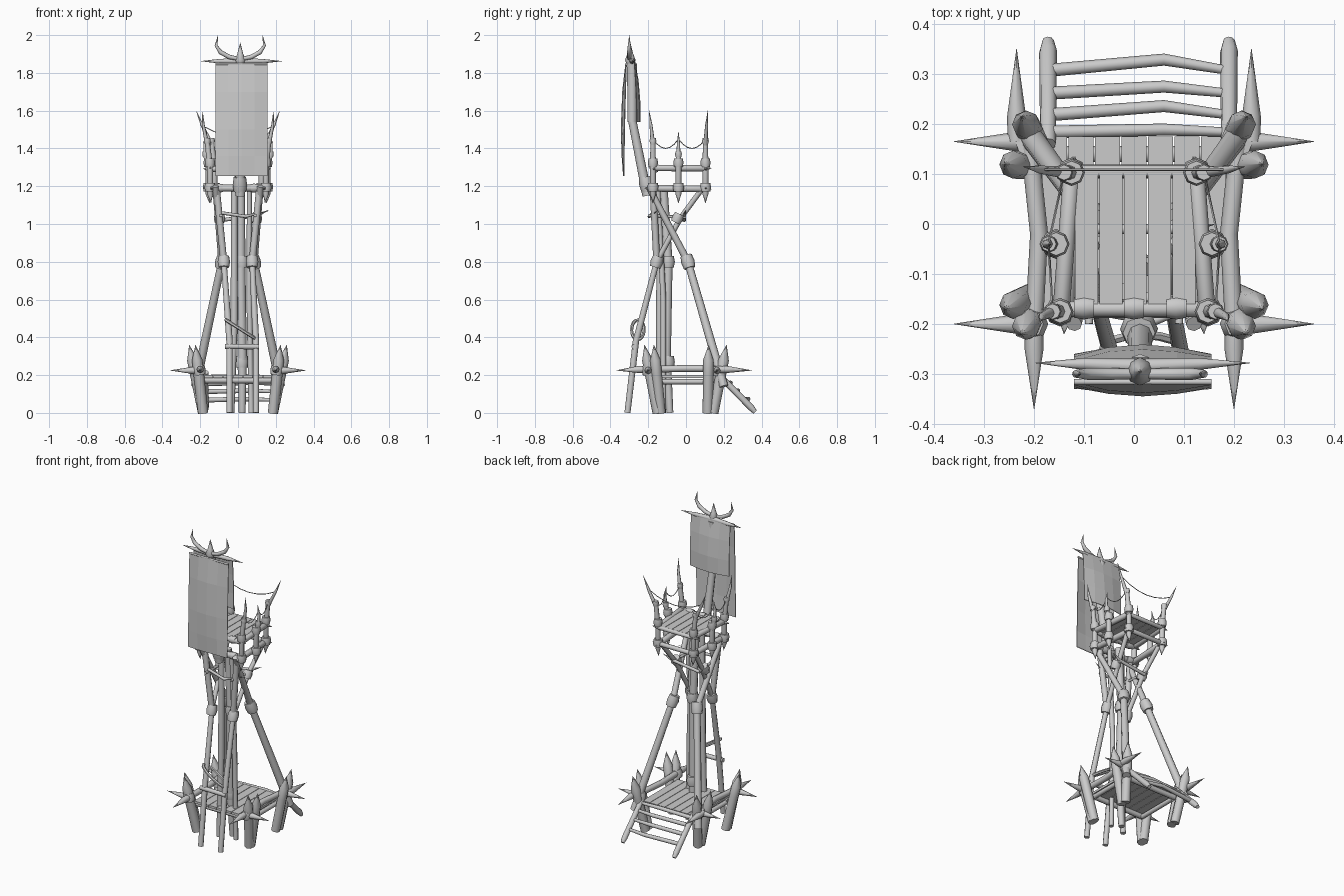
import bpy, bmesh, math
from mathutils import Vector

old = bpy.data.objects.get("Cube")
if old:
    bpy.data.objects.remove(old)

mat = bpy.data.materials.new("weathered_grey")
mat.use_nodes = True
GREY = (0.6, 0.6, 0.6, 1)
mat.diffuse_color = GREY
mat.node_tree.nodes["Principled BSDF"].inputs["Base Color"].default_value = GREY


def finish(name, bm, smooth=True):
    bmesh.ops.recalc_face_normals(bm, faces=bm.faces)
    mesh = bpy.data.meshes.new(name)
    bm.to_mesh(mesh)
    bm.free()
    mesh.materials.append(mat)
    if smooth:
        mesh.shade_smooth()
        mesh.set_sharp_from_angle(angle=math.radians(50))
    ob = bpy.data.objects.new(name, mesh)
    bpy.context.collection.objects.link(ob)
    return ob


def log(name, pts, radii, sides=8):
    """Low-poly tube swept through points, one radius per point."""
    pts = [Vector(p) for p in pts]
    if not isinstance(radii, (list, tuple)):
        radii = [radii] * len(pts)
    bm = bmesh.new()
    rings = []
    ref = None
    for i, p in enumerate(pts):
        d = (pts[min(i + 1, len(pts) - 1)] - pts[max(i - 1, 0)]).normalized()
        if ref is None:
            ref = d.orthogonal()
        u = (ref - d * ref.dot(d)).normalized()
        ref = u
        v = d.cross(u)
        r = max(radii[i], 0.0005)
        rings.append([bm.verts.new(p + r * (u * math.cos(a) + v * math.sin(a)))
                      for a in (math.tau * k / sides for k in range(sides))])
    for a, b in zip(rings, rings[1:]):
        for k in range(sides):
            n = (k + 1) % sides
            bm.faces.new((a[k], a[n], b[n], b[k]))
    bm.faces.new(rings[0])
    bm.faces.new(rings[-1])
    return finish(name, bm)


def wrap(name, p, direction, r=0.03, length=0.05):
    """Bulging lashing around a pole."""
    p, d = Vector(p), Vector(direction).normalized() * length / 2
    log(name, [p - d, p, p + d], [r * 0.85, r, r * 0.85])


def pointed(name, a, b, r, tip=0.04):
    """Beam sharpened at both ends."""
    a, b = Vector(a), Vector(b)
    d = (b - a).normalized() * tip
    log(name, [a, a + d, b - d, b], [0, r, r, 0])


def rope(a, b, sag):
    """Thin line hanging between two points."""
    log("slack_rope", [a.lerp(b, t / 6) - Vector((0, 0, sag * t / 6 * (1 - t / 6)))
                       for t in range(7)], 0.0025, 5)


def planks(name, x0, x1, y0, y1, z, count):
    bm = bmesh.new()
    w = (x1 - x0) / count
    for i in range(count):
        cube = bmesh.ops.create_cube(bm, size=1)["verts"]
        bmesh.ops.scale(bm, vec=(w - 0.003, y1 - y0, 0.014), verts=cube)
        bmesh.ops.translate(bm, vec=(x0 + w * (i + 0.5), (y0 + y1) / 2, z), verts=cube)
    finish(name, bm)


def cloth(name, profile, x0, x1, cols=4):
    """Hanging sheet; profile rows are (edge y, middle bulge, z)."""
    bm = bmesh.new()
    rows = [[bm.verts.new((x0 + (x1 - x0) * k / cols, y + bulge * math.sin(math.pi * k / cols), z))
             for k in range(cols + 1)] for y, bulge, z in profile]
    for a, b in zip(rows, rows[1:]):
        for k in range(cols):
            bm.faces.new((a[k], a[k + 1], b[k + 1], b[k]))
    mod = finish(name, bm, smooth=False).modifiers.new("thickness", "SOLIDIFY")
    mod.thickness = 0.004
    mod.offset = 0


# Lower platform
planks("lower_deck", -0.185, 0.185, -0.18, 0.175, 0.193, 7)
for y in (-0.15, 0.14):
    log("lower_cross_beam", [(-0.19, y, 0.172), (0.19, y, 0.172)], 0.016)
for s in (-1, 1):
    log("lower_side_beam", [(s * 0.21, 0.17, 0.235), (s * 0.19, -0.02, 0.235),
                            (s * 0.2, -0.2, 0.23)], 0.018)
    log("lower_side_under_beam", [(s * 0.18, 0.13, 0.165), (s * 0.18, -0.14, 0.165)], 0.014)

# Corner stakes and spikes
for s in (-1, 1):
    for f, cy, y_top, y_low in ((1, 0.165, (0.12, 0.215), (0.115, 0.145)),
                                (-1, -0.2, (-0.17, -0.22), (-0.135, -0.15))):
        for yt, yb, xt in zip(y_top, y_low, (0.258, 0.225)):
            base, top = Vector((s * 0.185, yb, 0)), Vector((s * xt, yt, 0.36))
            log("corner_stake", [base, base.lerp(top, 0.6), base.lerp(top, 0.78), top],
                [0.027, 0.028, 0.028, 0])
        log("side_spike", [(s * 0.19, cy, 0.225), (s * 0.24, cy, 0.225), (s * 0.36, cy, 0.225)],
            [0.018, 0.019, 0])
        sx = 0.235 if f > 0 else 0.2
        log("end_spike", [(s * sx, cy, 0.23), (s * sx, cy + f * 0.05, 0.23),
                          (s * sx, 0.35 if f > 0 else -0.37, 0.225)], [0.018, 0.019, 0])
        wrap("corner_lashing", (s * 0.205, cy, 0.225), (0.2 * s, 0, 1), 0.034, 0.05)

# Rear ramp ladder
for x in (-0.172, 0.19):
    log("ramp_rail", [(x, 0.16, 0.215), (x, 0.345, 0.028), (x, 0.366, 0.004)], [0.016, 0.018, 0.012])
for y, sag in ((0.187, 0.002), (0.222, 0.014), (0.265, 0.01), (0.311, 0.018)):
    z = 0.205 - (y - 0.17) * 0.97
    log("ramp_rung", [(-0.165, y - 0.003, z), (0.06, y + sag, z + 0.005), (0.185, y - 0.003, z)],
        [0.013, 0.012, 0.009])

# Crossing rear legs and front poles
for s in (-1, 1):
    foot, knee, top = (s * 0.225, 0.2, 0.14), (s * 0.085, 0.01, 0.8), (s * 0.12, -0.2, 1.2)
    log("rear_leg_lower", [foot, knee], [0.024, 0.02])
    log("rear_leg_upper", [knee, top], [0.019, 0.016])
    wrap("rear_knee_lashing", knee, Vector(knee) - Vector(foot), 0.036, 0.07)
    xf = 0.095 if s > 0 else -0.045
    shin = (s * 0.075, -0.155, 0.8)
    log("front_pole_lower", [(xf, -0.31, 0), (xf, -0.265, 0.38), shin], [0.016, 0.017, 0.015])
    log("front_pole_upper", [shin, (s * 0.115, -0.175, 1.2)], 0.018)
    log("cross_brace", [shin, (s * 0.095, -0.03, 1.03), (s * 0.125, 0.11, 1.22)], 0.014)
    wrap("front_knee_lashing", shin, (0, 0.3, 1), 0.033, 0.06)
    wrap("brace_lashing", (s * 0.098, -0.045, 1.03), (0, 0.5, 1), 0.03, 0.05)
    log("side_tie", [(s * 0.09, -0.2, 1.045), (s * 0.1, 0, 1.035)], 0.008)

# Centre poles
log("centre_pole", [(0.022, -0.085, 0), (0.022, -0.105, 0.3), (0.015, -0.095, 0.8),
                    (0.015, -0.12, 1.2)], [0.018, 0.025, 0.024, 0.022])
log("second_pole", [(-0.035, -0.14, 0), (-0.02, -0.14, 0.5), (-0.02, -0.135, 1.2)], [0.016, 0.019, 0.017])
log("third_pole", [(0.07, -0.12, 0), (0.06, -0.12, 0.6), (0.06, -0.15, 1.2)], [0.014, 0.015, 0.013])
for z in (0.27, 0.8):
    wrap("centre_lashing", (0.02, -0.095, z), (0, 0, 1), 0.036, 0.06)
log("waist_tie", [(-0.095, -0.17, 1.06), (0.04, -0.195, 1.04), (0.165, -0.15, 1.07)], [0.009, 0.009, 0])
log("rear_waist_tie", [(-0.09, -0.01, 1.02), (0.1, -0.01, 1.045), (0.165, 0, 1.075)], [0.01, 0.01, 0])

# Front step and hanging loop
log("front_step", [(-0.07, -0.275, 0.352), (0.11, -0.275, 0.35)], 0.014)
loop = []
for k in range(17):
    a = math.tau * k / 16
    c, q = math.cos(a), math.sin(a)
    loop.append((0.018 + 0.082 * c, -0.255 + 0.033 * q, 0.44 - 0.052 * c))
log("hanging_loop", loop, 0.009, 6)

# Upper platform: deck on top, open frame underneath
planks("upper_deck", -0.12, 0.125, -0.165, 0.102, 1.297, 5)
for z, r in ((1.19, 0.018), (1.292, 0.016)):
    pointed("front_beam", (-0.185, -0.17, z), (0.175, -0.17, z), r)
    pointed("rear_beam", (-0.165, 0.105, z), (0.165, 0.105, z), r * 0.8)
    for x in (-0.1, 0, 0.085):
        wrap("beam_lashing", (x, -0.167, z), (1, 0, 0), 0.024, 0.04)
rear_hooks = []
for s in (-1, 1):
    pointed("lower_frame_beam", (s * 0.14, -0.22, 1.19), (s * 0.118, 0.135, 1.185), 0.018)
    pointed("deck_side_beam", (s * 0.148, -0.2, 1.297), (s * 0.122, 0.135, 1.295), 0.017)
    hooks = []
    # Guard posts with curved spikes
    for y, x, ztop, tip in ((-0.175, 0.148, 1.44, (0.188, -0.195, 1.6)),
                            (-0.04, 0.156, 1.37, (0.165, -0.04, 1.49)),
                            (0.103, 0.125, 1.44, (0.222, 0.115, 1.6))):
        top = Vector((s * (x + 0.015), y, ztop))
        end = Vector((s * tip[0], tip[1], tip[2]))
        log("guard_post", [(s * (x - 0.005), y, 1.11), (s * x, y, 1.16), (s * x, y, 1.3), top],
            [0, 0.016, 0.016, 0.013])
        bend = top.lerp(end, 0.5) + Vector((s * 0.008, 0, 0))
        log("post_spike", [top - Vector((0, 0, 0.02)), bend, end], [0.012, 0.008, 0])
        wrap("post_lashing_low", (s * x, y, 1.195), (0, 0, 1), 0.03, 0.045)
        wrap("post_lashing_mid", (s * x, y, 1.325), (0, 0, 1), 0.027, 0.045)
        wrap("post_lashing_top", top, (0, 0, 1), 0.018, 0.03)
        hooks.append(Vector((top.x, y, 1.45)))
    for a, b in zip(hooks, hooks[1:]):
        rope(a, b, 0.2)
    rear_hooks.append(bend)
rope(rear_hooks[0], rear_hooks[1], 0.22)

# Banner mast, cloths and horned crest
log("mast", [(0.012, -0.205, 1.15), (0.012, -0.285, 1.55), (0.012, -0.295, 1.86)], [0.026, 0.022, 0.019])
wrap("mast_lashing", (0.01, -0.21, 1.21), (0, -0.2, 1), 0.038, 0.08)
log("mast_extension", [(0.012, -0.285, 1.54), (0.012, -0.285, 1.85)], 0.025)
cloth("front_banner", [(-0.315, -0.004, 1.85), (-0.32, -0.016, 1.7), (-0.325, -0.018, 1.5),
                       (-0.327, -0.012, 1.36), (-0.328, -0.003, 1.255)], -0.12, 0.155)
cloth("rear_banner", [(-0.275, 0.004, 1.86), (-0.268, 0.015, 1.76), (-0.263, 0.02, 1.64),
                      (-0.262, 0.018, 1.54)], -0.12, 0.155)
log("banner_hem", [(-0.12, -0.316, 1.847), (0.155, -0.316, 1.847)], 0.006)
log("crest_bar", [(-0.197, -0.278, 1.862), (-0.1, -0.28, 1.862), (0.015, -0.285, 1.862),
                  (0.13, -0.28, 1.862), (0.232, -0.278, 1.862)], [0, 0.012, 0.016, 0.012, 0])
log("crest_spike", [(0.012, -0.295, 1.85), (0.012, -0.295, 1.868), (0.012, -0.295, 1.9),
                    (0.012, -0.295, 1.96)], [0.02, 0.028, 0.016, 0])
for s in (-1, 1):
    log("crest_horn", [(0.012 + s * dx, -0.3, z) for dx, z in
                       ((0, 1.872), (0.06, 1.885), (0.105, 1.91), (0.128, 1.945), (0.118, 2.0))],
        [0.01, 0.012, 0.012, 0.008, 0])
